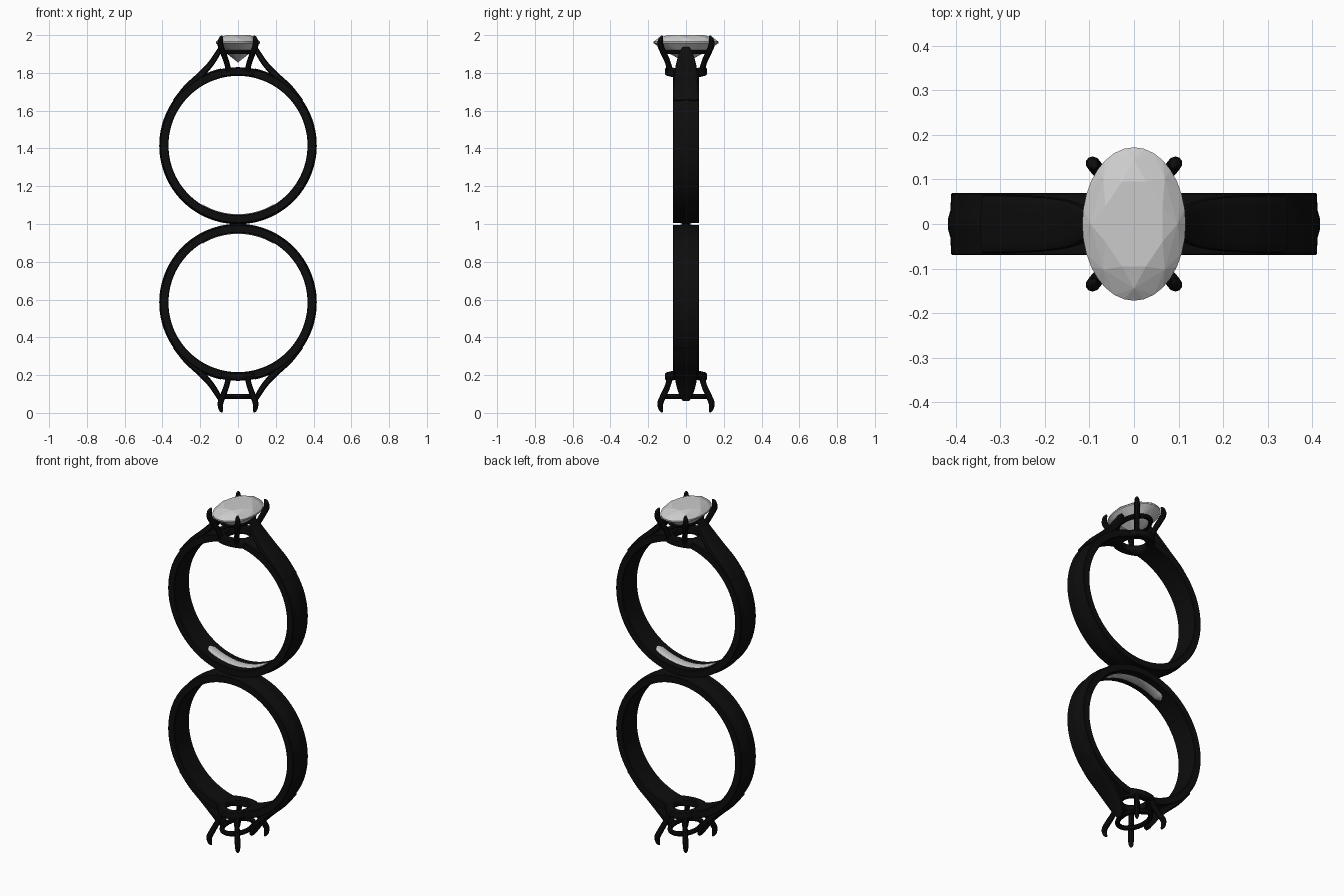
import bpy, bmesh, math
from mathutils import Vector, Matrix

if "Cube" in bpy.data.objects:
    bpy.data.objects.remove(bpy.data.objects["Cube"])

ZC = 1.416          # centre height of the upper finger hole
parts = []

black = bpy.data.materials.new("black_metal")
black.diffuse_color = (0.004, 0.004, 0.004, 1)
black.use_nodes = True
black.node_tree.nodes["Principled BSDF"].inputs["Base Color"].default_value = black.diffuse_color


def finish(name, bm, mat=None, smooth=35):
    bmesh.ops.recalc_face_normals(bm, faces=bm.faces)
    me = bpy.data.meshes.new(name)
    bm.to_mesh(me)
    bm.free()
    ob = bpy.data.objects.new(name, me)
    bpy.context.collection.objects.link(ob)
    if mat:
        me.materials.append(mat)
    if smooth:
        bpy.ops.object.select_all(action='DESELECT')
        ob.select_set(True)
        bpy.context.view_layer.objects.active = ob
        bpy.ops.object.shade_smooth_by_angle(angle=math.radians(smooth))
    parts.append(ob)
    return ob


def loft(name, sections, closed=False, mat=black):
    """Skin a row of equal-sized cross-sections."""
    bm = bmesh.new()
    rows = [[bm.verts.new(p) for p in s] for s in sections]
    n = len(rows[0])
    for i in range(len(rows) - (0 if closed else 1)):
        a, b = rows[i], rows[(i + 1) % len(rows)]
        for j in range(n):
            k = (j + 1) % n
            bm.faces.new((a[j], a[k], b[k], b[j]))
    if not closed:
        bm.faces.new(rows[0])
        bm.faces.new(rows[-1])
    return finish(name, bm, mat)


def spline(pts, steps=6):
    """Catmull-Rom through tuples of any length."""
    p = [Vector(q) for q in pts]
    p = [2 * p[0] - p[1]] + p + [2 * p[-1] - p[-2]]
    out = []
    for i in range(1, len(p) - 2):
        a, b, c, d = p[i - 1:i + 3]
        for s in range(steps):
            t = s / steps
            out.append(0.5 * (2 * b + (c - a) * t + (2 * a - 5 * b + 4 * c - d) * t * t
                              + (3 * b - a - 3 * c + d) * t ** 3))
    return out + [p[-2]]


def arc_point(t, r, y):
    """Point on the finger circle, t measured from the top."""
    return (r * math.sin(t), y, ZC + r * math.cos(t))


def superellipse(a, e):
    c, s = math.cos(a), math.sin(a)
    return math.copysign(abs(c) ** e, c), math.copysign(abs(s) ** e, s)


# Band: open at the top, where it runs into the oval base rail
profile = [(-0.066, 0.368), (-0.07, 0.372), (-0.07, 0.407), (-0.067, 0.410), (-0.03, 0.412),
           (-0.012, 0.417), (0.012, 0.417), (0.03, 0.412), (0.067, 0.410), (0.07, 0.407),
           (0.07, 0.372), (0.066, 0.368)]
N = 112
angles = [0.22 + (2 * math.pi - 0.44) * i / N for i in range(N + 1)]
loft("band", [[arc_point(t, r, y) for y, r in profile] for t in angles])

# Base rail: oval ring bent to the finger circle
rail = []
for i in range(64):
    a = 2 * math.pi * i / 64
    sec = []
    for j in range(12):
        u, v = superellipse(2 * math.pi * j / 12, 0.6)
        x = (0.088 + 0.024 * u) * math.cos(a)
        y = (0.088 + 0.024 * u) * math.sin(a)
        r = 0.391 + 0.023 * v
        sec.append((x, y, ZC + math.sqrt(r * r - x * x)))
    rail.append(sec)
loft("base_rail", rail, closed=True)

# Upper gallery rail that carries the stone
gallery = []
for i in range(64):
    a = 2 * math.pi * i / 64
    sec = []
    for j in range(10):
        b = 2 * math.pi * j / 10
        o = 0.014 * math.cos(b)
        sec.append(((0.072 + o) * math.cos(a), (0.108 + o) * math.sin(a),
                    1.912 + 0.014 * math.sin(b)))
    gallery.append(sec)
loft("gallery_rail", gallery, closed=True)

# Shoulders: (x, z, half width, half thickness)
shoulder_path = spline([(0.335, 1.650, 0.066, 0.012), (0.27, 1.722, 0.065, 0.018),
                        (0.20, 1.787, 0.061, 0.018), (0.145, 1.847, 0.053, 0.016),
                        (0.108, 1.903, 0.036, 0.014), (0.094, 1.932, 0.02, 0.010)])
for side, label in ((1, "right"), (-1, "left")):
    secs = []
    for i, q in enumerate(shoulder_path):
        a = shoulder_path[max(i - 1, 0)]
        b = shoulder_path[min(i + 1, len(shoulder_path) - 1)]
        d = Vector((b[0] - a[0], b[1] - a[1])).normalized()
        sec = []
        for j in range(16):
            u, v = superellipse(2 * math.pi * j / 16, 0.5)
            sec.append((side * (q[0] - d.y * q[3] * v), q[2] * u, q[1] + d.x * q[3] * v))
        secs.append(sec)
    loft(label + "_shoulder", secs)

# Claws: (x, y, z, radius), curling in at the tips
claw_path = spline([(0.048, 0.082, 1.800, 0.016), (0.060, 0.096, 1.855, 0.015),
                    (0.078, 0.118, 1.905, 0.016), (0.092, 0.135, 1.945, 0.016),
                    (0.092, 0.134, 1.975, 0.013), (0.087, 0.128, 1.992, 0.007),
                    (0.085, 0.126, 1.997, 0.002)], 4)
for sx, lx in ((1, "right"), (-1, "left")):
    for sy, ly in ((-1, "front"), (1, "back")):
        secs = []
        for i, q in enumerate(claw_path):
            a = claw_path[max(i - 1, 0)].to_3d()
            b = claw_path[min(i + 1, len(claw_path) - 1)].to_3d()
            d = (b - a).normalized()
            u = d.cross(Vector((0.83, -0.56, 0))).normalized()
            v = d.cross(u)
            sec = []
            for j in range(10):
                t = 2 * math.pi * j / 10
                p = q.to_3d() + (u * math.cos(t) + v * math.sin(t)) * q[3]
                sec.append((sx * p.x, sy * p.y, p.z))
            secs.append(sec)
        loft(f"{ly}_{lx}_claw", secs)

# Pale strip set inside the band, with rounded ends
strip = []
for i in range(41):
    f = -1 + 2 * i / 40
    w = 0.03 * max(0.05, 1 - max(0, (abs(f) - 0.86) / 0.14) ** 2) ** 0.5
    t = math.pi + 0.54 * f
    strip.append([arc_point(t, r, y) for y, r in
                  ((-w, 0.372), (-w, 0.367), (-w * 0.8, 0.364), (w * 0.8, 0.364),
                   (w, 0.367), (w, 0.372))])
loft("inner_strip", strip, mat=None)

# Every metal part and strip repeats upside down below
for ob in list(parts):
    twin = ob.copy()
    twin.name = "lower_" + ob.name
    bpy.context.collection.objects.link(twin)
    twin.matrix_world = Matrix.Translation((0, 0, 2)) @ Matrix.Rotation(math.pi, 4, 'X')

# Oval faceted stone: (scale, z, corners, turn in corners)
bm = bmesh.new()
for scale, z, n, turn in ((0.60, 2.0, 8, 0.5), (0.84, 1.986, 8, 0), (1, 1.965, 32, 0),
                          (1, 1.957, 32, 0), (0.52, 1.899, 8, 0.5), (0.01, 1.856, 4, 0)):
    for i in range(n):
        a = 2 * math.pi * (i + turn) / n
        bm.verts.new((0.116 * scale * math.cos(a), 0.172 * scale * math.sin(a), z))
bmesh.ops.convex_hull(bm, input=bm.verts)
finish("oval_stone", bm, smooth=0)
